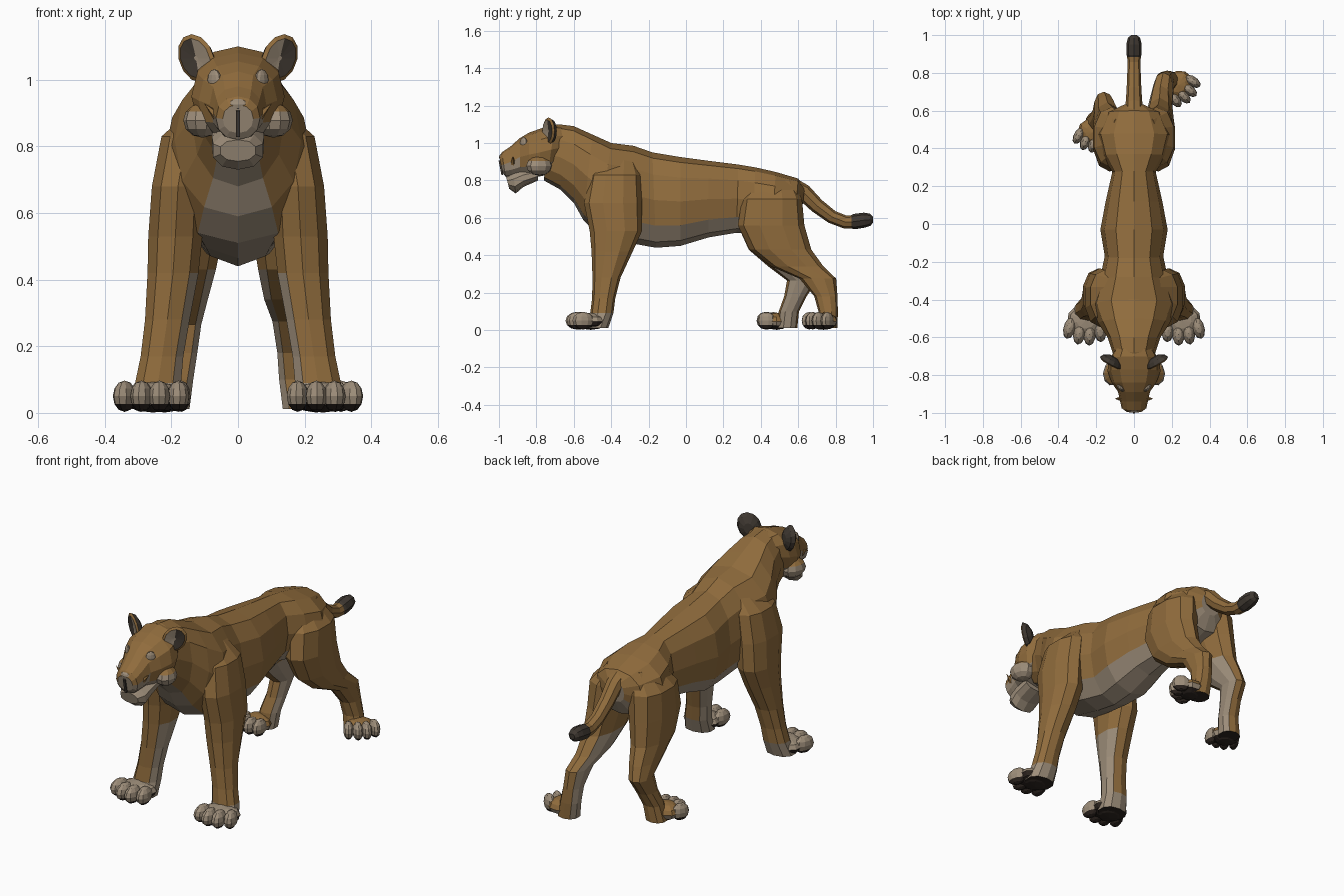
import bpy, bmesh, math
from mathutils import Vector, Matrix

cube = bpy.data.objects.get("Cube")
if cube:
    bpy.data.objects.remove(cube)


def material(name, colour):
    m = bpy.data.materials.new(name)
    m.use_nodes = True
    m.diffuse_color = (*colour, 1)
    m.node_tree.nodes["Principled BSDF"].inputs["Base Color"].default_value = (*colour, 1)
    return m


FUR, PALE, DARK, PAD = range(4)
MATERIALS = [
    material("tawny fur", (0.28, 0.15, 0.046)),
    material("pale fur", (0.34, 0.27, 0.195)),
    material("charcoal fur", (0.05, 0.04, 0.031)),
    material("black pads", (0.026, 0.018, 0.014)),
]


def finish(name, bm):
    mesh = bpy.data.meshes.new(name)
    bm.to_mesh(mesh)
    bm.free()
    for m in MATERIALS:
        mesh.materials.append(m)
    obj = bpy.data.objects.new(name, mesh)
    bpy.context.collection.objects.link(obj)


def loft(name, rings, rule, sides=12, power=0.9):
    """Skin elliptical rings (centre, half axis u, half axis v)."""
    bm = bmesh.new()

    def rounded(t):
        return math.copysign(abs(t) ** power, t)

    angles = [math.tau * k / sides - math.pi / 2 for k in range(sides)]
    loops = [[bm.verts.new(c + u * rounded(math.cos(a)) + v * rounded(math.sin(a)))
              for a in angles] for c, u, v in rings]
    strips = []
    for i in range(len(loops) - 1):
        a, b = loops[i], loops[i + 1]
        for k in range(sides):
            n = (k + 1) % sides
            strips.append((bm.faces.new((a[k], a[n], b[n], b[k])),
                           i, angles[k] + math.pi / sides))
    strips.append((bm.faces.new(loops[0]), -1, -math.pi / 2))
    strips.append((bm.faces.new(loops[-1]), len(loops) - 1, -math.pi / 2))
    bmesh.ops.recalc_face_normals(bm, faces=bm.faces[:])
    for f, i, a in strips:
        f.material_index = rule(i, a, f)
    finish(name, bm)


def spine(rows):
    """Rings from top point, bottom point (both y, z) and half width."""
    rings = []
    for ty, tz, by, bz, w in rows:
        top, low = Vector((0, ty, tz)), Vector((0, by, bz))
        rings.append(((top + low) / 2, Vector((w, 0, 0)), (top - low) / 2))
    return rings


def limb(rows, side):
    """Horizontal rings from centre x, y, z and radii in x and y."""
    return [(Vector((x * side, y, z)), Vector((rx, 0, 0)), Vector((0, ry, 0)))
            for x, y, z, rx, ry in rows]


def blob(bm, centre, size, turn=0.0):
    mat = Matrix.Translation(centre) @ Matrix.Rotation(turn, 4, "Z") @ Matrix.Diagonal((*size, 1))
    made = bmesh.ops.create_uvsphere(bm, u_segments=10, v_segments=6, radius=1, matrix=mat)
    return {f for v in made["verts"] for f in v.link_faces}


def lump(name, centre, size, rule, turn=0.0):
    bm = bmesh.new()
    blob(bm, centre, size, turn)
    bm.normal_update()
    for f in bm.faces:
        f.material_index = rule(f)
    finish(name, bm)


# Torso and neck, pale below and narrower up the throat
def torso_rule(i, a, f):
    return PALE if math.sin(a) < (-0.9 if i > 8 else -0.6) else FUR


loft("torso", spine([
    (0.635, 0.76, 0.62, 0.64, 0.06), (0.60, 0.81, 0.58, 0.56, 0.145),
    (0.48, 0.845, 0.46, 0.52, 0.20), (0.37, 0.87, 0.36, 0.515, 0.17),
    (0.28, 0.885, 0.27, 0.52, 0.115), (0.12, 0.905, 0.12, 0.495, 0.15),
    (-0.03, 0.925, -0.03, 0.45, 0.178), (-0.18, 0.95, -0.16, 0.44, 0.155),
    (-0.28, 0.985, -0.30, 0.465, 0.18), (-0.40, 1.0, -0.47, 0.51, 0.225),
    (-0.50, 1.045, -0.55, 0.59, 0.19), (-0.60, 1.09, -0.60, 0.68, 0.14),
    (-0.68, 1.10, -0.67, 0.75, 0.115), (-0.73, 1.08, -0.76, 0.80, 0.10)]), torso_rule)


# Head with muzzle
def head_rule(i, a, f):
    return PALE if math.sin(a) < (0 if i > 3 else -0.6) else FUR


loft("head", spine([
    (-0.64, 1.09, -0.70, 0.86, 0.10), (-0.70, 1.10, -0.74, 0.83, 0.135),
    (-0.77, 1.08, -0.79, 0.82, 0.14), (-0.84, 1.055, -0.84, 0.82, 0.118),
    (-0.89, 1.025, -0.885, 0.825, 0.085), (-0.94, 0.98, -0.93, 0.82, 0.074),
    (-0.985, 0.95, -0.965, 0.82, 0.066), (-0.998, 0.925, -0.98, 0.84, 0.046)]), head_rule)

# Lower jaw
loft("jaw", spine([
    (-0.79, 0.87, -0.79, 0.80, 0.08), (-0.87, 0.86, -0.87, 0.765, 0.082),
    (-0.925, 0.845, -0.91, 0.73, 0.078), (-0.962, 0.82, -0.945, 0.755, 0.055)]),
    lambda i, a, f: PALE, sides=10)

# Nose and mouth seam
lump("nose", (0, -0.978, 0.925), (0.036, 0.022, 0.02), lambda f: PALE)
bm = bmesh.new()
bmesh.ops.create_cube(bm, size=1, matrix=Matrix.Translation((0, -0.99, 0.868))
                      @ Matrix.Rotation(0.2, 4, "X") @ Matrix.Diagonal((0.012, 0.009, 0.08, 1)))
for f in bm.faces:
    f.material_index = DARK
finish("mouth_seam", bm)


# Ears: shallow cups, dark behind, two-tone inside
def make_ear(name, s):
    centre = Vector((0.125 * s, -0.735, 1.064))
    wide = Vector((0.054 * s, 0.032, 0))
    tall = Vector((0.014 * s, 0, 0.073))
    out = Vector((0.5 * s, -0.86, 0))

    def ear_rule(i, a, f):
        if i < 2:
            return DARK
        if i == 2:
            return FUR
        return DARK if math.cos(a) > 0.1 else PALE

    loft(name, [(centre + out * d, wide * k, tall * k) for k, d in
                ((0.4, -0.036), (0.85, -0.02), (1, 0), (0.82, 0.008), (0.1, 0.002))],
         ear_rule, power=1)


# Legs
FORE = [(0.08, -0.36, 0.93, 0.04, 0.08), (0.155, -0.38, 0.83, 0.078, 0.135),
        (0.18, -0.39, 0.68, 0.082, 0.155), (0.188, -0.375, 0.53, 0.085, 0.14),
        (0.195, -0.395, 0.42, 0.08, 0.11), (0.212, -0.425, 0.28, 0.07, 0.075),
        (0.228, -0.44, 0.17, 0.067, 0.062), (0.24, -0.45, 0.09, 0.072, 0.062),
        (0.25, -0.48, 0.012, 0.08, 0.065)]
THIGH = [(0.07, 0.47, 0.80, 0.05, 0.10), (0.115, 0.46, 0.70, 0.10, 0.16),
         (0.128, 0.455, 0.56, 0.092, 0.178)]
HIND_BACK = THIGH + [
    (0.135, 0.505, 0.43, 0.078, 0.165), (0.14, 0.595, 0.34, 0.064, 0.14),
    (0.155, 0.705, 0.275, 0.054, 0.098), (0.165, 0.748, 0.18, 0.049, 0.062),
    (0.175, 0.76, 0.10, 0.054, 0.052), (0.19, 0.755, 0.012, 0.058, 0.055)]
HIND_FORWARD = THIGH + [
    (0.14, 0.49, 0.43, 0.077, 0.155), (0.15, 0.56, 0.34, 0.062, 0.12),
    (0.16, 0.62, 0.265, 0.052, 0.08), (0.17, 0.585, 0.18, 0.05, 0.06),
    (0.185, 0.55, 0.10, 0.053, 0.054), (0.20, 0.54, 0.012, 0.057, 0.055)]


def make_leg(name, rows, s, ankle):
    def leg_rule(i, a, f):
        z = f.calc_center_median().z
        if f.normal.z < -0.7 and z < 0.1:
            return PAD
        inner = f.normal.x * s < -0.5 and z < 0.47
        return PALE if inner or z < ankle else FUR

    loft(name, limb(rows, s), leg_rule, sides=10)


# Paws: a pad mass with four toes fanned along the heading
def make_paw(name, x, y, turn, size, top):
    bm = bmesh.new()
    place = Matrix.Translation((x, y, 0)) @ Matrix.Rotation(turn, 4, "Z")
    mass = blob(bm, (x, y, 0.047), (0.1 * size, 0.09 * size, 0.046), turn)
    for k in (-1.5, -0.5, 0.5, 1.5):
        ahead = 0.075 - 0.012 * k * k
        toe = place @ Vector((0.054 * k * size, -ahead * size, 0.05))
        blob(bm, toe, (0.033 * size, 0.06 * size, 0.047), turn + 0.12 * k)
    bm.normal_update()
    for f in bm.faces:
        if f.normal.z < -0.45 or f.calc_center_median().z < 0.02:
            f.material_index = PAD
        else:
            f.material_index = top if f in mass and f.normal.z > 0.3 else PALE
    finish(name, bm)


for side, s in (("left", 1), ("right", -1)):
    make_ear(side + "_ear", s)
    make_leg(side + "_foreleg", FORE, s, 0.1)
    make_paw(side + "_front_paw", 0.255 * s, -0.51, 0.1 * s, 1, PALE)
    # Jowl: pale cheek mass, tawny on top
    lump(side + "_jowl", (0.107 * s, -0.785, 0.878), (0.056, 0.072, 0.052),
         lambda f: FUR if f.normal.z > 0.6 else PALE, 0.3 * s)
    # Eye: pale lid patch over a dark slit
    lump(side + "_eye", (0.071 * s, -0.868, 0.998), (0.026, 0.012, 0.034),
         lambda f: PALE if f.calc_center_median().z > 0.982 else DARK, 0.75 * s)
    # Pointed lip tuft
    bm = bmesh.new()
    bmesh.ops.create_cone(bm, cap_ends=True, segments=5, radius1=0.016, radius2=0, depth=0.055,
                          matrix=Matrix.Translation((0.082 * s, -0.925, 0.91))
                          @ Matrix.Rotation(0.8 * s, 4, "Y"))
    finish(side + "_lip_tuft", bm)

make_leg("left_hind_leg", HIND_BACK, 1, 0)
make_paw("left_hind_paw", 0.235, 0.735, 0.8, 0.82, FUR)
make_leg("right_hind_leg", HIND_FORWARD, -1, 0)
make_paw("right_hind_paw", -0.22, 0.485, -0.3, 0.8, FUR)

# Tail with dark tuft
path = [(0.56, 0.77, 0.05), (0.63, 0.735, 0.045), (0.70, 0.665, 0.04), (0.78, 0.605, 0.036),
        (0.85, 0.578, 0.035), (0.885, 0.578, 0.036), (0.90, 0.58, 0.041),
        (0.955, 0.588, 0.04), (0.985, 0.59, 0.032), (1.0, 0.59, 0.016)]
rings = []
for i, (y, z, r) in enumerate(path):
    before, after = path[max(i - 1, 0)], path[min(i + 1, len(path) - 1)]
    along = Vector((0, after[0] - before[0], after[1] - before[1])).normalized()
    rings.append((Vector((0, y, z)), Vector((r, 0, 0)), Vector((0, -along.z, along.y)) * r))
loft("tail", rings, lambda i, a, f: DARK if i >= 5 else FUR, sides=8, power=1)
